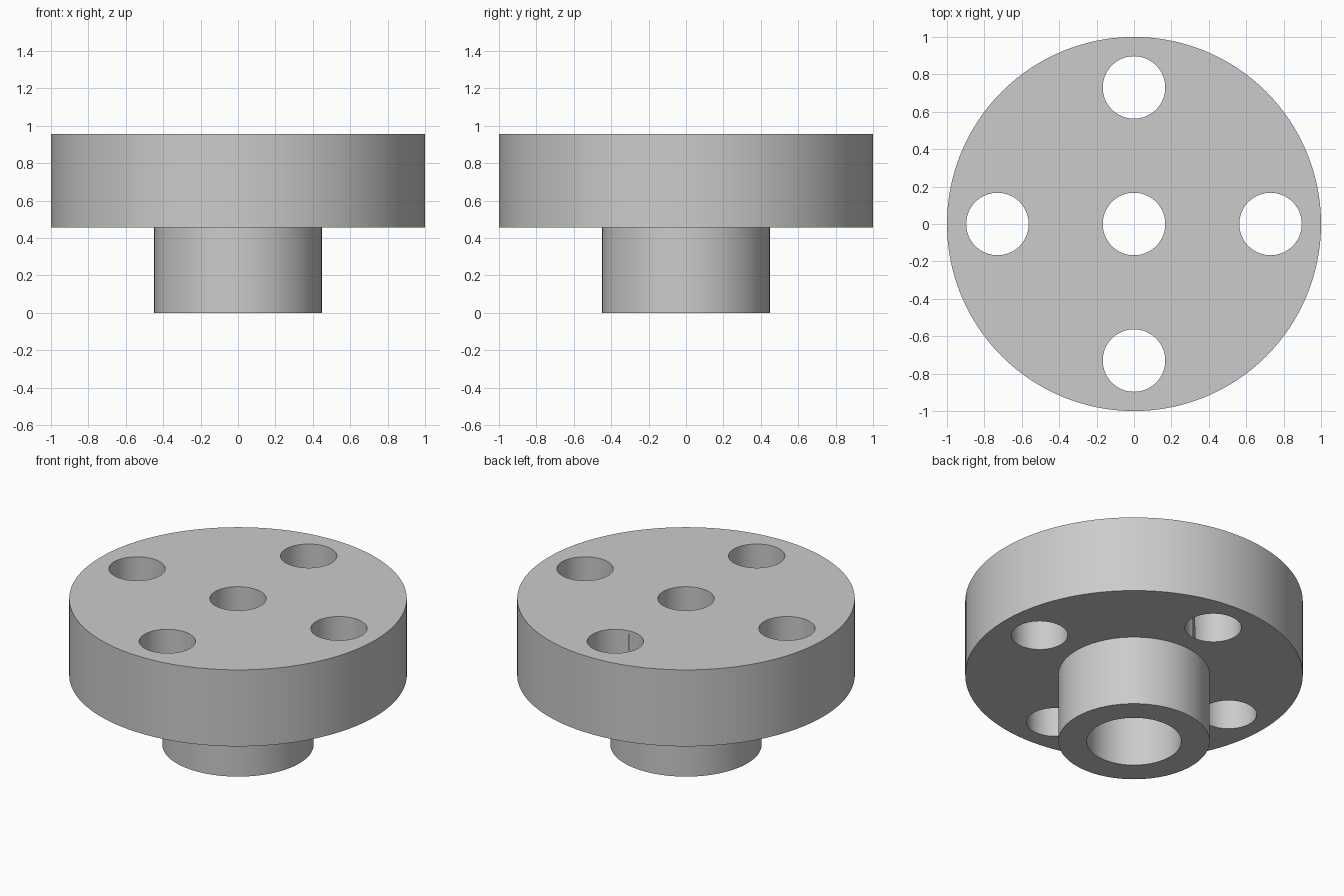
import bpy
import math

SEGMENTS = 128
TOP = 0.955
STEP = 0.455
HOLE_RADIUS = 0.167
HOLE_CIRCLE = 0.73

cube = bpy.data.objects.get("Cube")
if cube:
    bpy.data.objects.remove(cube, do_unlink=True)

# One plain grey metal
metal = bpy.data.materials.new("grey_metal")
metal.use_nodes = True
grey = (0.6, 0.6, 0.6, 1)
metal.diffuse_color = grey
metal.node_tree.nodes["Principled BSDF"].inputs["Base Color"].default_value = grey


def lathe(name, profile):
    """Revolve a closed (radius, height) profile around the z axis."""
    n = len(profile)
    verts, faces = [], []
    for s in range(SEGMENTS):
        a = math.tau * s / SEGMENTS
        verts += [(r * math.cos(a), r * math.sin(a), z) for r, z in profile]
        here, after = s * n, (s + 1) % SEGMENTS * n
        for i in range(n):
            j = (i + 1) % n
            faces.append((here + i, after + i, after + j, here + j))
    mesh = bpy.data.meshes.new(name)
    mesh.from_pydata(verts, [], faces)
    mesh.materials.append(metal)
    obj = bpy.data.objects.new(name, mesh)
    bpy.context.collection.objects.link(obj)
    return obj


# Wide flange, narrow boss and stepped centre bore in one turned profile
BORE = 0.28
flange = lathe("flanged_hub", [
    (BORE, 0), (0.448, 0), (0.448, STEP), (1, STEP),
    (1, TOP), (HOLE_RADIUS, TOP), (HOLE_RADIUS, STEP), (BORE, STEP),
])

# Four bolt holes through the flange
cutters = []
for k in range(4):
    a = k * math.pi / 2
    bpy.ops.mesh.primitive_cylinder_add(
        vertices=64, radius=HOLE_RADIUS, depth=1,
        location=(HOLE_CIRCLE * math.cos(a), HOLE_CIRCLE * math.sin(a), (TOP + STEP) / 2))
    cutter = bpy.context.object
    cutter.name = f"bolt_hole_cutter_{k + 1}"
    cutter.hide_render = True
    cutter.data.materials.append(metal)
    cutters.append(cutter)
    cut = flange.modifiers.new(f"bolt_hole_{k + 1}", "BOOLEAN")
    cut.operation = "DIFFERENCE"
    cut.solver = "EXACT"
    cut.object = cutter

# Apply the cuts and drop the cutters
bpy.ops.object.select_all(action="DESELECT")
flange.select_set(True)
bpy.context.view_layer.objects.active = flange
for mod in list(flange.modifiers):
    bpy.ops.object.modifier_apply(modifier=mod.name)
for cutter in cutters:
    bpy.data.objects.remove(cutter, do_unlink=True)

# Smooth round walls with crisp rims
bpy.ops.object.shade_smooth_by_angle(angle=math.radians(30))
